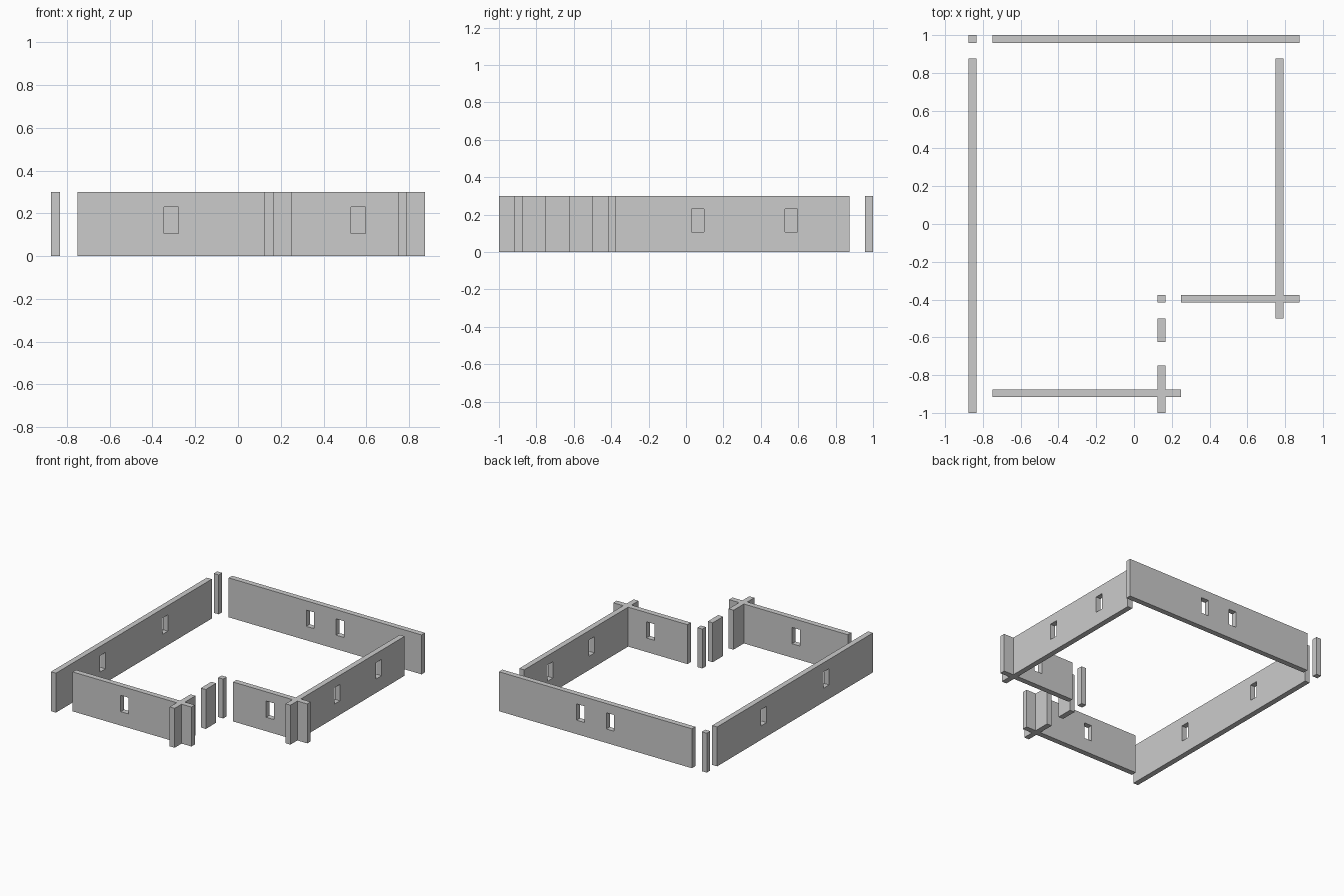
import bpy

if "Cube" in bpy.data.objects:
    bpy.data.objects.remove(bpy.data.objects["Cube"])

T = 1 / 24               # wall thickness
H = 0.3                  # wall height
WIN_W = 0.0665           # window width
WIN_Z0, WIN_Z1 = 0.106, 0.23


def box(name, x0, x1, y0, y1, z0=0.0, z1=H):
    bpy.ops.mesh.primitive_cube_add(
        size=1, location=((x0 + x1) / 2, (y0 + y1) / 2, (z0 + z1) / 2))
    ob = bpy.context.object
    ob.name = name
    ob.scale = (x1 - x0, y1 - y0, z1 - z0)
    bpy.ops.object.transform_apply(location=False, rotation=False, scale=True)
    return ob


def wall(name, axis, start, end, side, windows=()):
    """Wall running along axis; side is its lower coordinate across the axis."""
    def slab(label, a, b, c, d, *z):
        return box(label, a, b, c, d, *z) if axis == 'x' else box(label, c, d, a, b, *z)

    ob = slab(name, start, end, side, side + T)
    for i, w in enumerate(windows):
        cutter = slab(f"{name}_window_cutter_{i}", w - WIN_W / 2, w + WIN_W / 2,
                      side - T, side + 2 * T, WIN_Z0, WIN_Z1)
        mod = ob.modifiers.new("window", 'BOOLEAN')
        mod.operation = 'DIFFERENCE'
        mod.solver = 'EXACT'
        mod.object = cutter
        bpy.context.view_layer.objects.active = ob
        bpy.ops.object.modifier_apply(modifier=mod.name)
        bpy.data.objects.remove(cutter)
    return ob


# long outer walls with two windows each
wall("left_wall", 'y', -1, 0.875, -0.875, (-0.4375, 0.3125))
wall("back_wall", 'x', -0.75, 0.875, 1 - T, (-0.0625, 0.1875))
wall("right_wall", 'y', -0.5, 0.875, 0.75, (0.0625, 0.5625))

# short front walls around the notched corner
wall("front_wall", 'x', -0.75, 0.25, -0.875 - T, (-0.3125,))
wall("recess_wall", 'x', 0.25, 0.875, -0.375 - T, (0.5625,))

# notch side wall, broken by the doorway gaps
wall("notch_wall_front", 'y', -1, -0.75, 0.125)
wall("notch_wall_middle", 'y', -0.625, -0.5, 0.125)

# free-standing corner posts
wall("notch_post", 'x', 0.125, 0.125 + T, -0.375 - T)
wall("back_left_post", 'x', -0.875, -0.875 + T, 1 - T)
